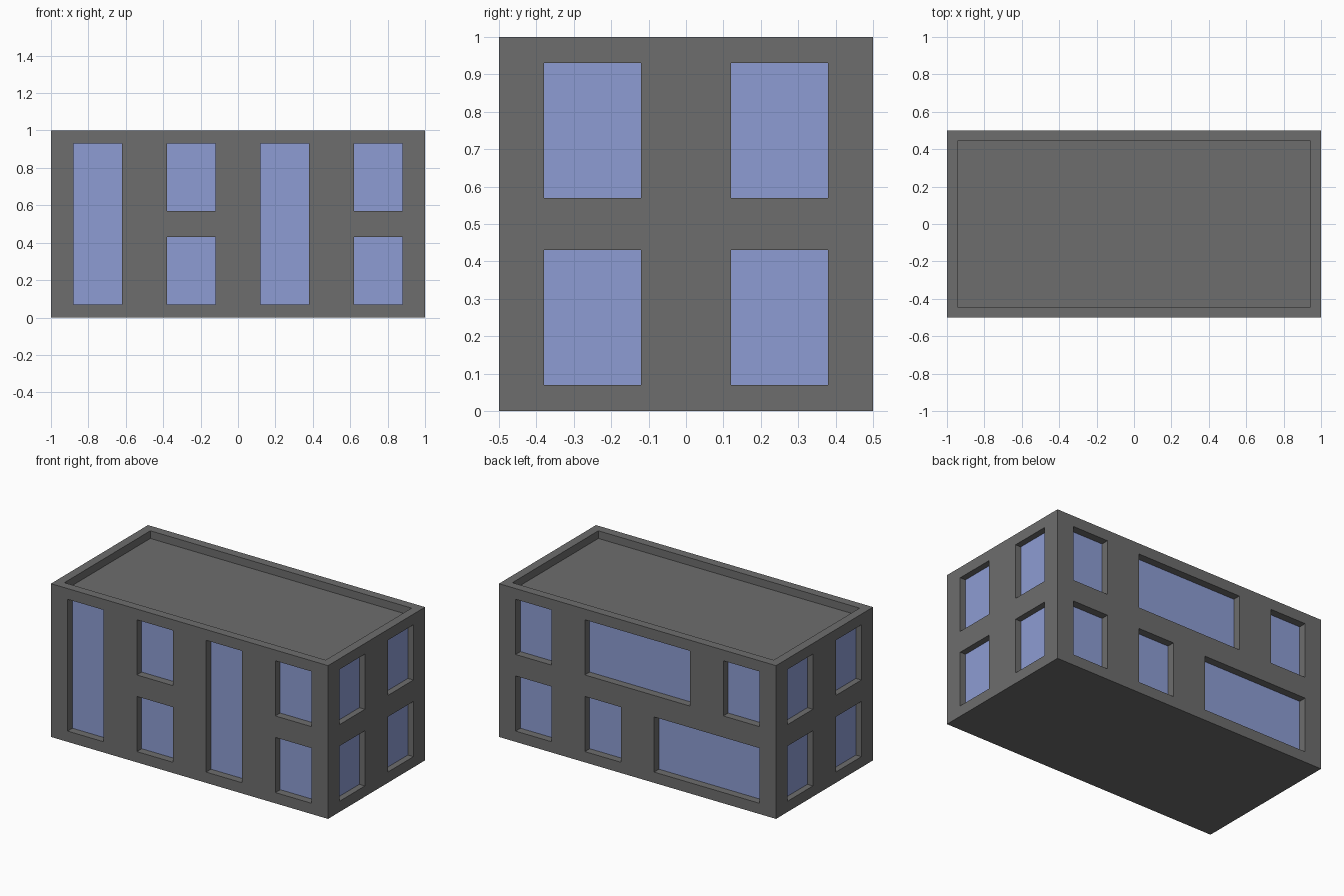
import bpy
import bmesh
from mathutils import Vector

cube = bpy.data.objects.get("Cube")
if cube:
    bpy.data.objects.remove(cube, do_unlink=True)


def make_material(name, color):
    mat = bpy.data.materials.new(name)
    mat.use_nodes = True
    mat.diffuse_color = color
    mat.node_tree.nodes["Principled BSDF"].inputs["Base Color"].default_value = color
    return mat


# Window bounds shared by every facade
LOW, HIGH = (0.07, 0.43), (0.57, 0.93)
TALL = (LOW[0], HIGH[1])
COLS = [(-0.88, -0.62), (-0.38, -0.12), (0.12, 0.38), (0.62, 0.88)]
A, B, C, D = COLS
WIDE_MID = (B[0], C[1])
WIDE_END = (A[0], B[1])
RIM_X, RIM_Y = 0.943, 0.443

# Each opening list: (horizontal span, vertical span)
front = [(A, TALL), (B, LOW), (B, HIGH), (C, TALL), (D, LOW), (D, HIGH)]
back = [(A, HIGH), (WIDE_MID, HIGH), (D, HIGH), (WIDE_END, LOW), (C, LOW), (D, LOW)]
side = [(col, row) for col in (B, C) for row in (LOW, HIGH)]
roof = [((-RIM_X, RIM_X), (-RIM_Y, RIM_Y))]

# Solid block, sliced along every window and parapet line
bm = bmesh.new()
bmesh.ops.create_cube(bm, size=1)
bmesh.ops.scale(bm, vec=(2, 1, 1), verts=bm.verts)
bmesh.ops.translate(bm, vec=(0, 0, 0.5), verts=bm.verts)
cuts = [
    (Vector((1, 0, 0)), [x for c in COLS for x in c] + [-RIM_X, RIM_X]),
    (Vector((0, 1, 0)), [y for c in (B, C) for y in c] + [-RIM_Y, RIM_Y]),
    (Vector((0, 0, 1)), LOW + HIGH),
]
for axis, offsets in cuts:
    for offset in offsets:
        bmesh.ops.bisect_plane(bm, geom=bm.verts[:] + bm.edges[:] + bm.faces[:],
                               plane_co=axis * offset, plane_no=axis)


def recess(normal, openings, u, v, depth, material):
    """Push the cells inside the openings inward from one facade."""
    normal = Vector(normal)
    bm.normal_update()
    reach = max(vert.co.dot(normal) for vert in bm.verts)
    cells = []
    for face in bm.faces:
        c = face.calc_center_median()
        if c.dot(normal) > reach - 0.001 and any(
                h[0] < c[u] < h[1] and w[0] < c[v] < w[1] for h, w in openings):
            cells.append(face)
    geom = bmesh.ops.extrude_face_region(bm, geom=cells)["geom"]
    bmesh.ops.translate(bm, vec=-normal * depth,
                        verts=[g for g in geom if isinstance(g, bmesh.types.BMVert)])
    for g in geom:
        if isinstance(g, bmesh.types.BMFace):
            g.material_index = material
    # Open the facade in front of the recess
    bmesh.ops.delete(bm, geom=[f for f in cells if f.is_valid], context='FACES')


# Window recesses with glass, and the sunken roof behind its parapet
recess((0, -1, 0), front, 0, 2, 0.05, 1)
recess((0, 1, 0), back, 0, 2, 0.05, 1)
recess((1, 0, 0), side, 1, 2, 0.04, 1)
recess((-1, 0, 0), side, 1, 2, 0.04, 1)
recess((0, 0, 1), roof, 0, 1, 0.05, 0)

bmesh.ops.recalc_face_normals(bm, faces=bm.faces)
mesh = bpy.data.meshes.new("building")
bm.to_mesh(mesh)
bm.free()
mesh.materials.append(make_material("dark grey concrete", (0.154, 0.154, 0.154, 1)))
mesh.materials.append(make_material("blue glass", (0.27, 0.336, 0.655, 1)))
building = bpy.data.objects.new("building", mesh)
bpy.context.scene.collection.objects.link(building)
